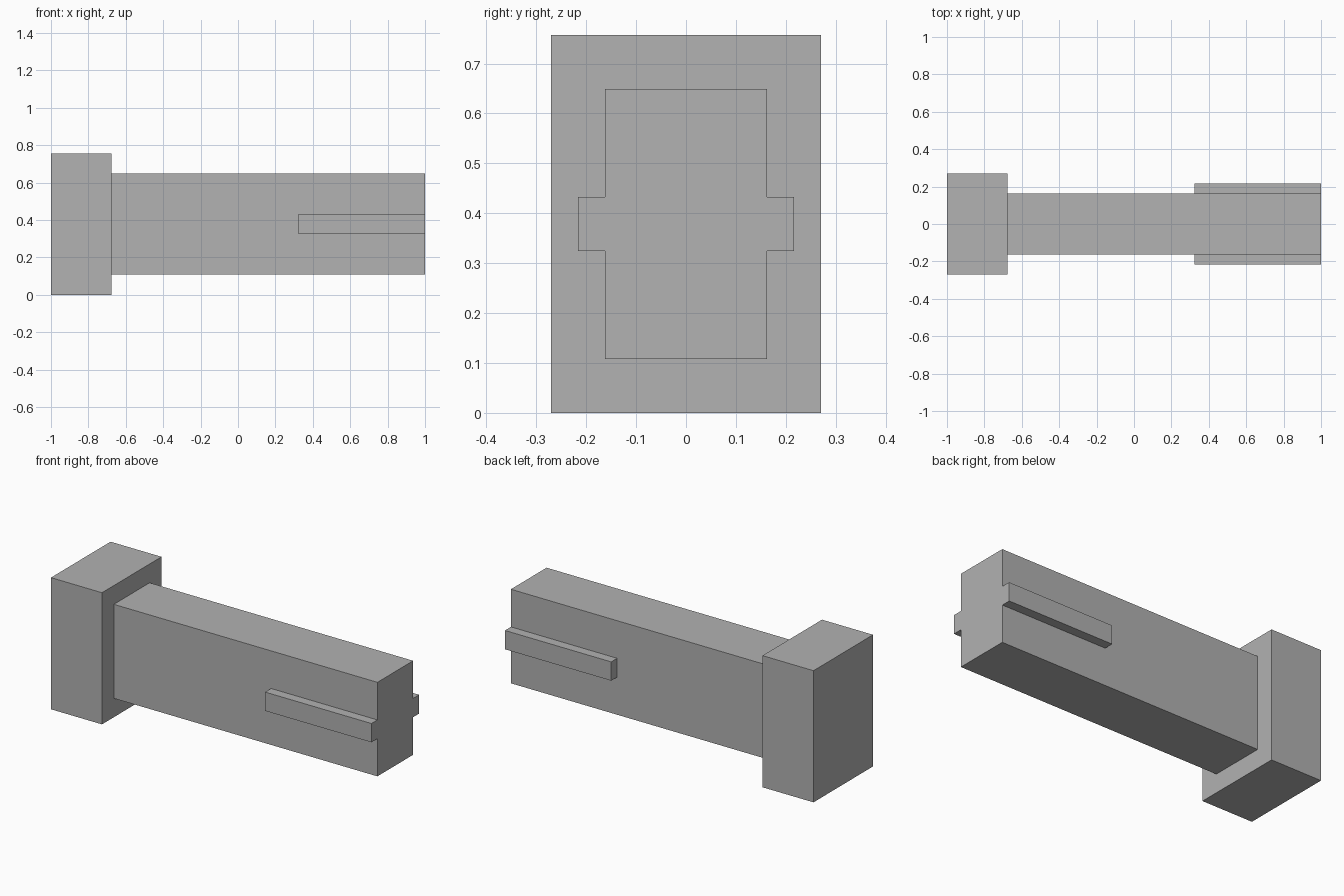
import bpy

cube = bpy.data.objects.get("Cube")
if cube:
    bpy.data.objects.remove(cube, do_unlink=True)

U = 2 / 37        # module: overall length is 37 units
MID_Z = 7 * U     # height of the long axis

grey = bpy.data.materials.new("plain grey")
grey.use_nodes = True
colour = (0.445, 0.445, 0.445, 1)
grey.diffuse_color = colour
grey.node_tree.nodes["Principled BSDF"].inputs["Base Color"].default_value = colour


def box(name, x0, x1, y0, y1, height):
    """Box centred on the long axis in z; all sizes in modules."""
    bpy.ops.mesh.primitive_cube_add(size=1)
    ob = bpy.context.object
    ob.name = name
    size = ((x1 - x0) * U, (y1 - y0) * U, height * U)
    centre = ((x0 + x1) / 2 * U - 1, (y0 + y1) / 2 * U, MID_Z)
    for v in ob.data.vertices:
        v.co = [c * s + o for c, s, o in zip(v.co, size, centre)]
    ob.data.materials.append(grey)
    return ob


# Block head and rectangular shaft
box("head", 0, 6, -5, 5, 14)
box("shaft", 6, 37, -3, 3, 10)

# Side rails near the free end, mirrored front to back
rails = box("side_rails", 24.5, 37, -4, -3, 2)
mirror = rails.modifiers.new("Mirror", 'MIRROR')
mirror.use_axis = (False, True, False)
